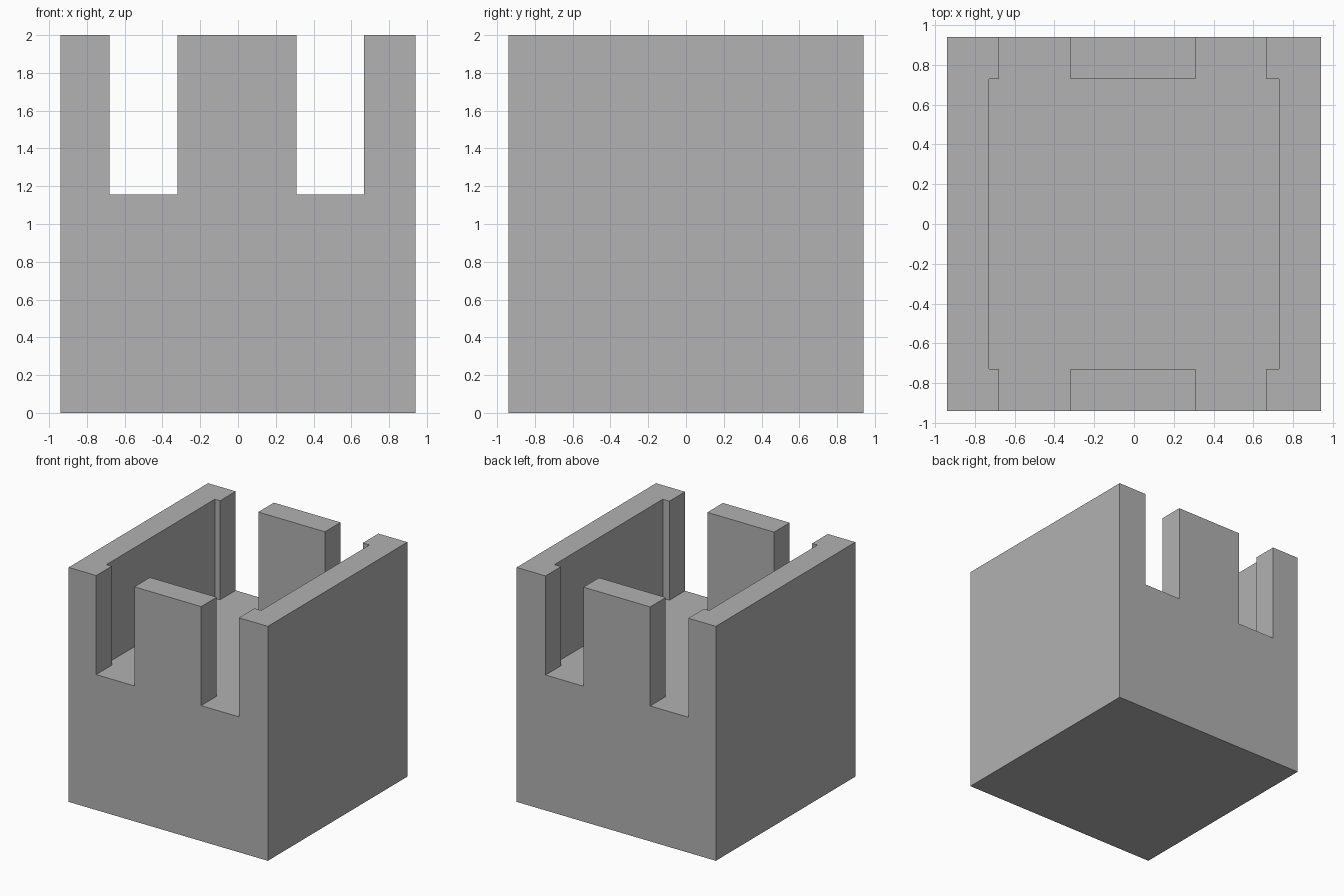
import bpy
import bmesh
import math
from mathutils import Vector

old = bpy.data.objects.get("Cube")
if old:
    bpy.data.objects.remove(old, do_unlink=True)

HALF, INNER = 0.94, 0.73        # outer and inner half widths
FLOOR, TOP = 1.155, 2.0         # floor and wall-top heights
SLOTS = [(-0.68, -0.32), (0.31, 0.667)]  # openings in front and back walls

# Plain grey finish
grey = bpy.data.materials.new("stone grey")
grey.use_nodes = True
colour = (0.445, 0.445, 0.445, 1)
grey.diffuse_color = colour
grey.node_tree.nodes["Principled BSDF"].inputs["Base Color"].default_value = colour


def is_wall(x, y):
    """True where a wall stands on the floor plan."""
    if abs(y) > INNER:
        return not any(a < x < b for a, b in SLOTS)
    return abs(x) > INNER


# Solid block up to the floor
bm = bmesh.new()
bmesh.ops.create_cube(bm, size=1)
bmesh.ops.scale(bm, vec=(2 * HALF, 2 * HALF, FLOOR), verts=bm.verts)
bmesh.ops.translate(bm, vec=(0, 0, FLOOR / 2), verts=bm.verts)

# Score the block along the wall and slot lines
cuts = [(Vector((x, 0, 0)), Vector((1, 0, 0))) for x in [-INNER, INNER, *SLOTS[0], *SLOTS[1]]]
cuts += [(Vector((0, y, 0)), Vector((0, 1, 0))) for y in (-INNER, INNER)]
for point, normal in cuts:
    bmesh.ops.bisect_plane(bm, geom=bm.verts[:] + bm.edges[:] + bm.faces[:],
                           plane_co=point, plane_no=normal)

# Raise side walls and the middle panels
bm.normal_update()
walls = []
for face in bm.faces:
    c = face.calc_center_median()
    if face.normal.z > 0.9 and is_wall(c.x, c.y):
        walls.append(face)
raised = bmesh.ops.extrude_face_region(bm, geom=walls)["geom"]
bmesh.ops.delete(bm, geom=[f for f in walls if f.is_valid], context="FACES")
bmesh.ops.translate(bm, vec=(0, 0, TOP - FLOOR),
                    verts=[g for g in raised if isinstance(g, bmesh.types.BMVert)])

# Merge the scored pieces back into flat faces
bmesh.ops.dissolve_limit(bm, angle_limit=math.radians(1), verts=bm.verts[:], edges=bm.edges[:])
bmesh.ops.recalc_face_normals(bm, faces=bm.faces[:])

mesh = bpy.data.meshes.new("slotted_box")
bm.to_mesh(mesh)
bm.free()
mesh.materials.append(grey)
box = bpy.data.objects.new("slotted_box", mesh)
bpy.context.collection.objects.link(box)
